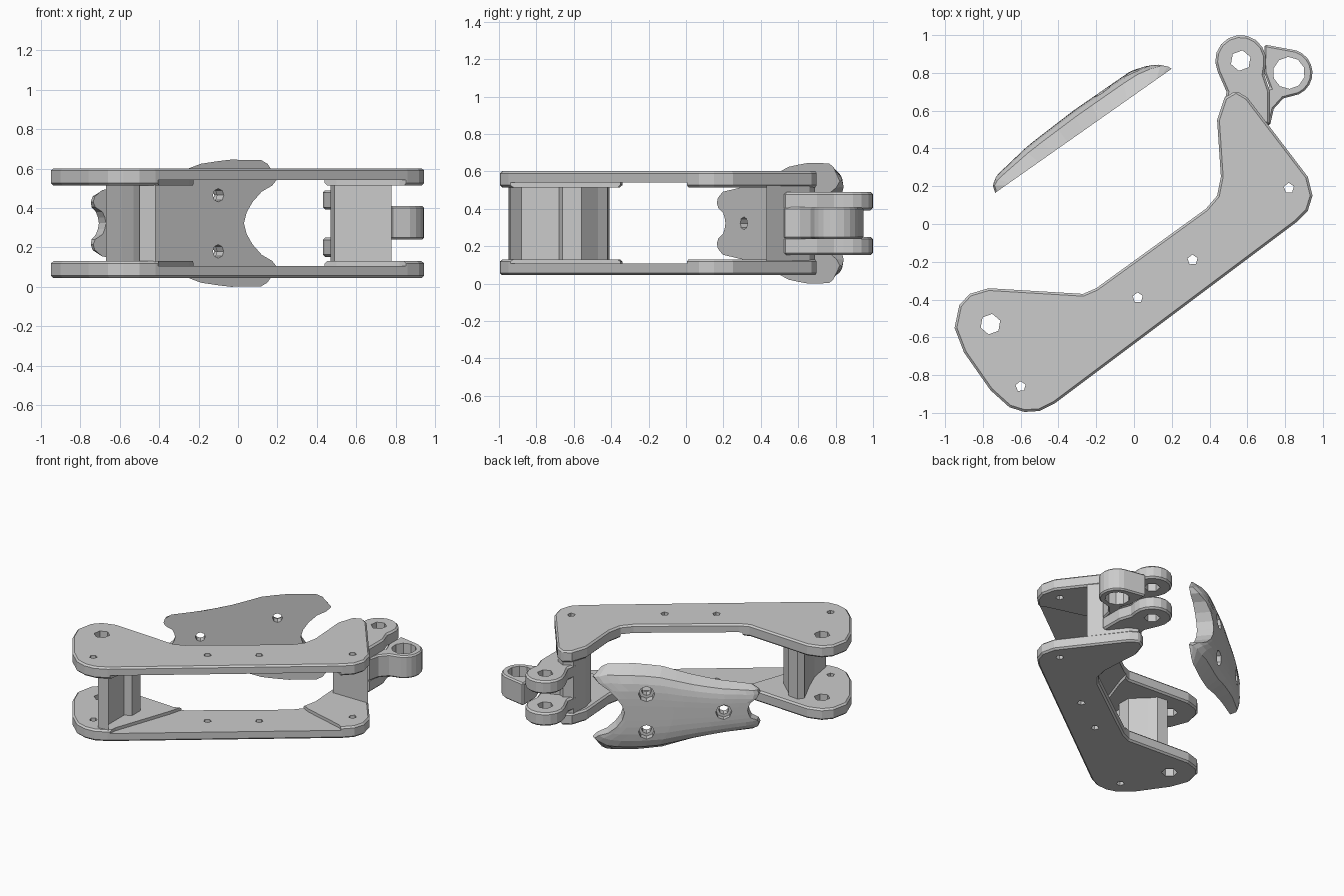
import bpy, bmesh
from math import cos, sin, radians, pi, sqrt
from mathutils import Vector, Matrix

if "Cube" in bpy.data.objects:
    bpy.data.objects.remove(bpy.data.objects["Cube"])

MID = 0.323  # mirror height of the whole assembly


def finish(name, bm):
    bmesh.ops.recalc_face_normals(bm, faces=bm.faces)
    me = bpy.data.meshes.new(name)
    bm.to_mesh(me)
    bm.free()
    ob = bpy.data.objects.new(name, me)
    bpy.context.collection.objects.link(ob)
    return ob


def apply(ob, kind, **props):
    mod = ob.modifiers.new(kind.lower(), kind)
    for k, v in props.items():
        setattr(mod, k, v)
    bpy.context.view_layer.objects.active = ob
    bpy.ops.object.modifier_apply(modifier=mod.name)


def prism(name, pts, z0, z1, bevel=0.0):
    bm = bmesh.new()
    face = bm.faces.new([bm.verts.new((x, y, z0)) for x, y in pts])
    ext = bmesh.ops.extrude_face_region(bm, geom=[face])
    for v in ext["geom"]:
        if isinstance(v, bmesh.types.BMVert):
            v.co.z = z1
    ob = finish(name, bm)
    if bevel:
        apply(ob, 'BEVEL', width=bevel, segments=1, limit_method='ANGLE', angle_limit=radians(50))
    return ob


def cut(ob, cutter):
    cutter.hide_render = True
    apply(ob, 'BOOLEAN', operation='DIFFERENCE', object=cutter, solver='EXACT')
    bpy.data.objects.remove(cutter)


def arc(cx, cy, r, a0, a1, n):
    return [(cx + r * cos(radians(a0 + (a1 - a0) * i / n)),
             cy + r * sin(radians(a0 + (a1 - a0) * i / n))) for i in range(n + 1)]


def drill(ob, x, y, r, sides):
    cut(ob, prism("cutter", arc(x, y, r, 20, 380, sides)[:-1], -0.2, 0.9))


# side plates, thick at both ends and thinned along the middle
outline = [(-.95, -.55), (-.925, -.43), (-.87, -.37), (-.77, -.34), (-.27, -.37), (-.2, -.34),
           (.38, .08), (.44, .15), (.46, .25), (.44, .55), (.48, .67), (.54, .705), (.6, .67),
           (.92, .25), (.945, .15), (.92, .07), (.86, .01), (-.42, -.95), (-.5, -.99),
           (-.58, -.995), (-.66, -.97), (-.76, -.88), (-.9, -.68)]
pocket = [(-.2, -.25), (-.25, -.45), (-.4, -.88), (-.42, -1.1), (1, -.1), (.82, .03), (.5, .12), (.35, .2)]
holes = [(-.76, -.53, .055, 6), (-.6, -.86, .028, 5), (.02, -.39, .028, 5),
         (.31, -.19, .028, 5), (.82, .19, .028, 5)]
for name, z0, z1 in (("lower_plate", .045, .13), ("upper_plate", .515, .602)):
    plate = prism(name, outline, z0, z1, .012)
    cut(plate, prism("cutter", pocket, .107, .542))
    for h in holes:
        drill(plate, *h)

# cross walls joining the plates
prism("base_wall", [(-.42, -.94), (-.5, -.95), (-.53, -.77), (-.59, -.62), (-.67, -.45), (-.64, -.41),
                    (-.56, -.42), (-.52, -.47), (-.42, -.56), (-.42, -.66), (-.47, -.68), (-.47, -.88)],
      .12, .525)
prism("tip_wall", [(.47, .52), (.49, .43), (.78, .43), (.6, .66), (.54, .69), (.48, .65)], .12, .525)

# twin pivot lugs at the tip
twin = arc(.565, .865, .135, -10, 205, 10) + [(.49, .7), (.475, .62), (.72, .52), (.72, .7), (.69, .79)]
for name, z0, z1 in (("lower_lug", .152, .25), ("upper_lug", .392, .49)):
    drill(prism(name, twin, z0, z1, .012), .565, .865, .055, 6)

# middle lug with the large bore
middle = arc(.82, .8, .125, -65, 72, 8) + [(.69, .95), (.69, .8), (.72, .72), (.62, .69), (.5, .64),
                                         (.52, .58), (.72, .52), (.74, .61), (.79, .665)]
drill(prism("middle_lug", middle, .24, .41, .01), .82, .8, .085, 10)


# curved grip pad: flat inside, domed outside, notched at both ends
def lerp(table, t):
    for (a, va), (b, vb) in zip(table, table[1:]):
        if t <= b:
            return va + (vb - va) * max(0, t - a) / (b - a)
    return table[-1][1]


x_low = [(0, -.67), (.3, -.68), (.55, -.735), (.8, -.735), (1, -.69)]
x_high = [(0, .03), (.25, .05), (.5, .12), (.75, .2), (.9, .2), (1, .15)]
half_z = [(-.74, .16), (-.5, .2), (-.32, .25), (-.2, .3), (-.05, .323), (.12, .32), (.2, .27)]
dome = [(-.74, .03), (-.69, .07), (-.5, .105), (-.25, .118), (.05, .115), (.15, .08), (.2, .02)]
out = Vector((-.575, .818, 0))
NS, NP = 12, 16
bm = bmesh.new()
skins = []
for side in (0, 1):
    grid = []
    for i in range(NS + 1):
        s = -1 + 2 * i / NS
        a, b = lerp(x_low, abs(s)), lerp(x_high, abs(s))
        row = []
        for j in range(NP + 1):
            if side and (i in (0, NS) or j in (0, NP)):
                row.append(skins[0][i][j])
                continue
            x = a + (b - a) * (.5 - .5 * cos(pi * j / NP))
            p = Vector((x, .165 + (x + .735) * .703, MID + s * lerp(half_z, x)))
            if side:
                p += out * lerp(dome, x) * sqrt(1 - abs(s) ** 4)
            row.append(bm.verts.new(p))
        grid.append(row)
    skins.append(grid)
    for i in range(NS):
        for j in range(NP):
            bm.faces.new((grid[i][j], grid[i + 1][j], grid[i + 1][j + 1], grid[i][j + 1]))
pad = finish("grip_pad", bm)

# screw holes through the pad, with counterbores from the outside
turn = out.to_track_quat('Z', 'Y').to_matrix().to_4x4()
for x, z in ((-.1, .465), (-.1, .18), (-.53, MID)):
    base = Vector((x, .165 + (x + .735) * .703, z))
    for r, z0 in ((.034, -.2), (.055, .06)):
        c = prism("cutter", arc(0, 0, r, 0, 360, 8)[:-1], z0, .4)
        c.data.transform(Matrix.Translation(base) @ turn)
        cut(pad, c)
